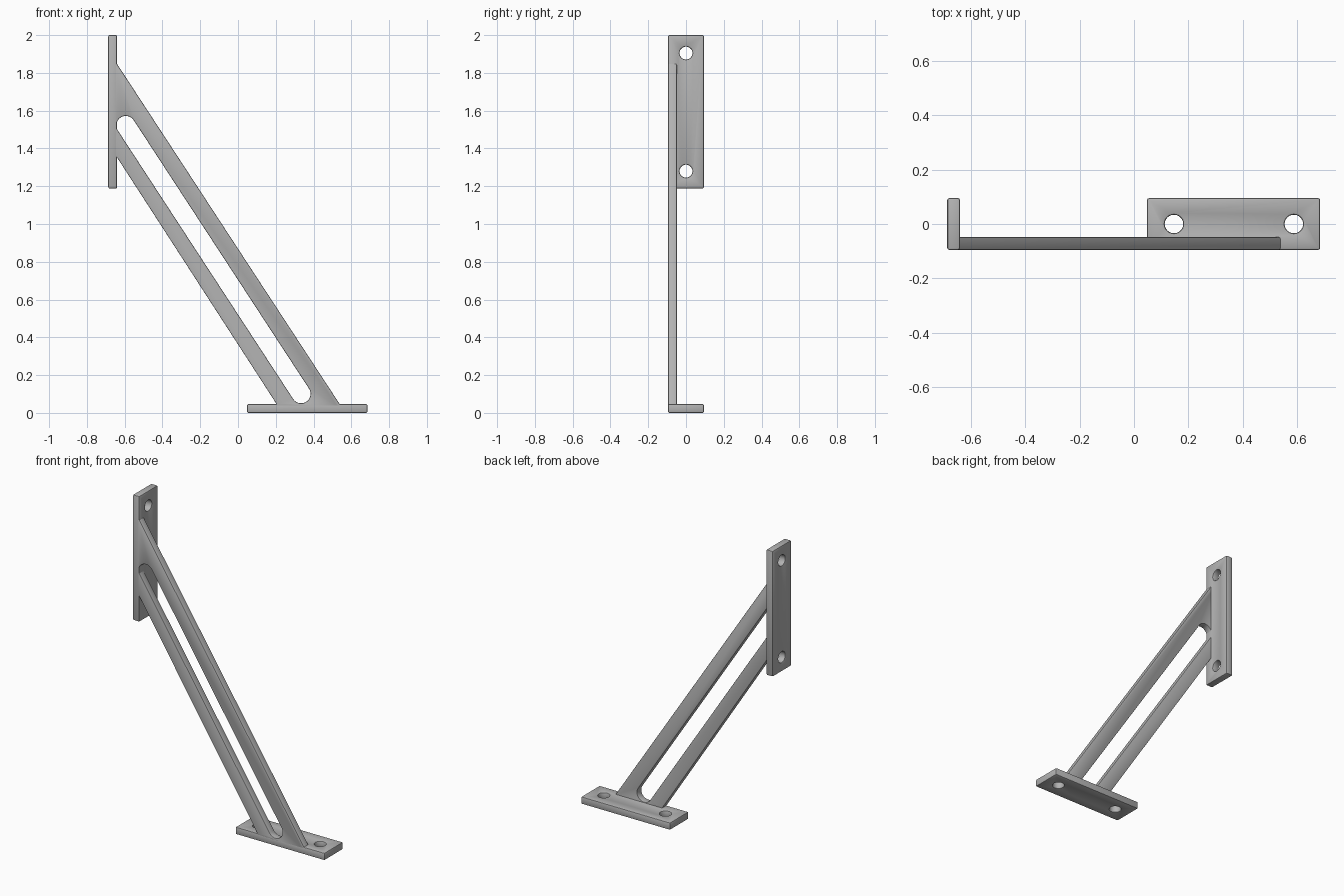
import bpy
import bmesh
import math
from mathutils import Matrix, Vector

if "Cube" in bpy.data.objects:
    bpy.data.objects.remove(bpy.data.objects["Cube"], do_unlink=True)

FRONT, BACK = -0.095, 0.095     # plate depth
THICK = 0.047                   # plate and strut thickness

grey = bpy.data.materials.new("satin_grey")
grey.use_nodes = True
colour = (0.45, 0.45, 0.45, 1)
grey.diffuse_color = colour
grey.node_tree.nodes["Principled BSDF"].inputs["Base Color"].default_value = colour


def prism(name, outline, y0, y1):
    """Extrude an outline of (x, z) points from y0 to y1."""
    bm = bmesh.new()
    face = bm.faces.new([bm.verts.new((x, y0, z)) for x, z in outline])
    extruded = bmesh.ops.extrude_face_region(bm, geom=[face])["geom"]
    moved = [v for v in extruded if isinstance(v, bmesh.types.BMVert)]
    bmesh.ops.translate(bm, verts=moved, vec=(0, y1 - y0, 0))
    bmesh.ops.recalc_face_normals(bm, faces=bm.faces)
    return add_object(name, bm)


def add_object(name, bm):
    mesh = bpy.data.meshes.new(name)
    bm.to_mesh(mesh)
    bm.free()
    mesh.materials.append(grey)
    obj = bpy.data.objects.new(name, mesh)
    bpy.context.collection.objects.link(obj)
    return obj


def hole_cutter(centre, axis):
    """Round cutter for a screw hole along the given axis."""
    bm = bmesh.new()
    turn = Vector(axis).to_track_quat("Z", "Y").to_matrix().to_4x4()
    bmesh.ops.create_cone(bm, cap_ends=True, segments=40, radius1=0.034,
                          radius2=0.034, depth=0.3,
                          matrix=Matrix.Translation(centre) @ turn)
    return add_object("hole_cutter", bm)


def finish(obj, cutters, edge):
    """Cut the openings, chamfer every sharp edge and set the shading."""
    bpy.ops.object.select_all(action="DESELECT")
    obj.select_set(True)
    bpy.context.view_layer.objects.active = obj
    for cutter in cutters:
        cut = obj.modifiers.new("cut", "BOOLEAN")
        cut.operation = "DIFFERENCE"
        cut.solver = "EXACT"
        cut.object = cutter
        bpy.ops.object.modifier_apply(modifier=cut.name)
        bpy.data.objects.remove(cutter, do_unlink=True)
    bevel = obj.modifiers.new("chamfer", "BEVEL")
    bevel.width = edge
    bevel.segments = 2
    bevel.limit_method = "ANGLE"
    bevel.angle_limit = math.radians(35)
    bpy.ops.object.modifier_apply(modifier=bevel.name)
    bpy.ops.object.shade_smooth_by_angle(angle=math.radians(30))


def rectangle(x0, x1, z0, z1):
    return [(x0, z0), (x1, z0), (x1, z1), (x0, z1)]


# Upright plate with two screw holes
left, right = -0.687, 0.685
wall_plate = prism("wall_plate", rectangle(left, left + THICK, 1.188, 2), FRONT, BACK)
finish(wall_plate, [hole_cutter((left, 0, z), (1, 0, 0)) for z in (1.28, 1.905)], 0.007)

# Flat foot plate with two screw holes
foot_plate = prism("foot_plate", rectangle(0.048, right, 0, THICK), FRONT, BACK)
finish(foot_plate, [hole_cutter((x, 0, 0), (0, 0, 1)) for x in (0.147, 0.588)], 0.007)

# Diagonal strut, its ends buried in the plates
strut = prism("diagonal_strut",
              [(-0.67, 1.355), (-0.642, 1.355), (0.204, 0.047), (0.204, 0.02),
               (0.538, 0.02), (0.538, 0.047), (-0.642, 1.85), (-0.67, 1.85)],
              FRONT, FRONT + THICK)

# Long rounded slot through the strut
top, bottom, radius = Vector((-0.594, 1.522)), Vector((0.334, 0.101)), 0.05
along = math.atan2(top.y - bottom.y, top.x - bottom.x)
slot = []
for centre, heading in ((top, along), (bottom, along + math.pi)):
    for i in range(21):
        a = heading - math.pi / 2 + math.pi * i / 20
        slot.append((centre.x + radius * math.cos(a), centre.y + radius * math.sin(a)))
finish(strut, [prism("slot_cutter", slot, -0.3, 0.1)], 0.005)
